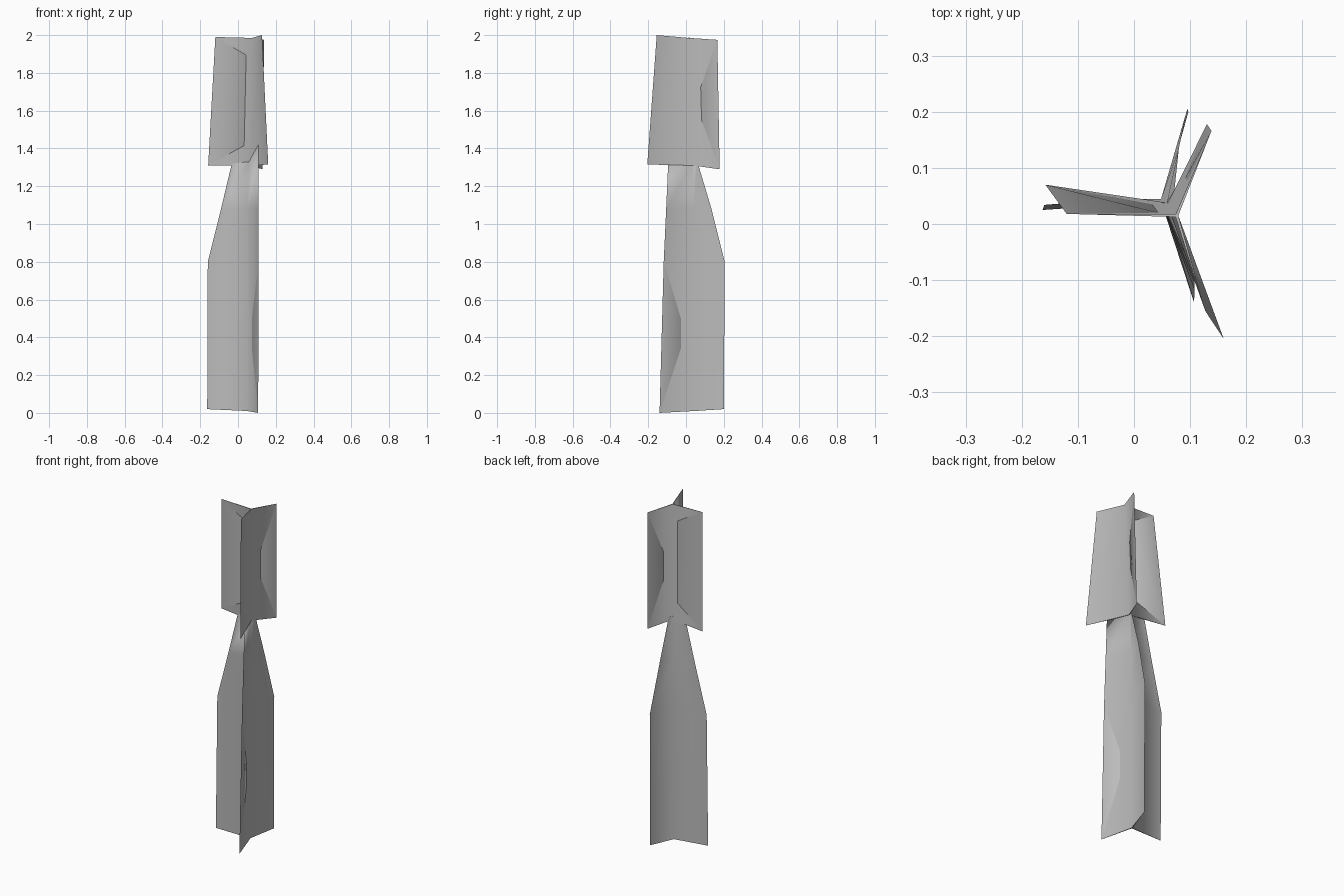
import bpy, bmesh, math
from mathutils import Vector

cube = bpy.data.objects.get("Cube")
if cube:
    bpy.data.objects.remove(cube, do_unlink=True)

grey = bpy.data.materials.new("plain grey")
grey.use_nodes = True
colour = (0.5, 0.5, 0.5, 1)
grey.diffuse_color = colour
grey.node_tree.nodes["Principled BSDF"].inputs["Base Color"].default_value = colour

HUB = 0.003  # half thickness of the fins where they join


def fin_cluster(name, sections):
    """Loft three paper-thin fins; each section is (centre, right tip, front tip, back tip)."""
    bm = bmesh.new()
    rings, centres = [], []
    for centre, *tips in sections:
        c = Vector(centre)
        tips = [Vector(t) for t in tips]
        dirs = [Vector((t.x - c.x, t.y - c.y, 0)).normalized() for t in tips]
        ring = []
        for i, tip in enumerate(tips):
            between = (dirs[i] + dirs[(i + 1) % 3]).normalized()
            ring += [bm.verts.new(tip), bm.verts.new(c + between * HUB)]
        rings.append(ring)
        centres.append(c)
    # fin walls
    for low, high in zip(rings, rings[1:]):
        for i in range(6):
            j = (i + 1) % 6
            bm.faces.new((low[i], low[j], high[j], high[i]))
    # thin end caps
    for ring, c in ((rings[0], centres[0]), (rings[-1], centres[-1])):
        mid = bm.verts.new(c)
        for i in range(6):
            bm.faces.new((ring[i], ring[(i + 1) % 6], mid))
    bmesh.ops.recalc_face_normals(bm, faces=bm.faces[:])
    mesh = bpy.data.meshes.new(name)
    bm.to_mesh(mesh)
    bm.free()
    mesh.materials.append(grey)
    obj = bpy.data.objects.new(name, mesh)
    bpy.context.collection.objects.link(obj)
    bpy.ops.object.select_all(action="DESELECT")
    obj.select_set(True)
    bpy.context.view_layer.objects.active = obj
    bpy.ops.object.shade_smooth_by_angle(angle=math.radians(80))
    return obj


# Long lower fins, tapering toward the neck
fin_cluster("lower_fins", [
    ((0.05, 0.042, 0.01), (-0.163, 0.025, 0.02), (0.107, -0.14, 0.0), (0.097, 0.2, 0.02)),
    ((0.05, 0.042, 0.8), (-0.16, 0.034, 0.8), (0.108, -0.118, 0.8), (0.095, 0.205, 0.8)),
    ((0.05, 0.042, 1.08), (-0.09, 0.04, 1.08), (0.108, -0.105, 1.08), (0.08, 0.135, 1.08)),
    ((0.06, 0.035, 1.33), (-0.033, 0.045, 1.32), (0.108, -0.09, 1.42), (0.072, 0.06, 1.33)),
])

# Short upper fins, flaring slightly downward
fin_cluster("upper_fins", [
    ((0.062, 0.035, 1.31), (-0.158, 0.07, 1.31), (0.16, -0.205, 1.315), (0.13, 0.178, 1.29)),
    ((0.076, 0.015, 1.985), (-0.12, 0.018, 1.99), (0.127, -0.155, 2.0), (0.138, 0.166, 1.975)),
])
